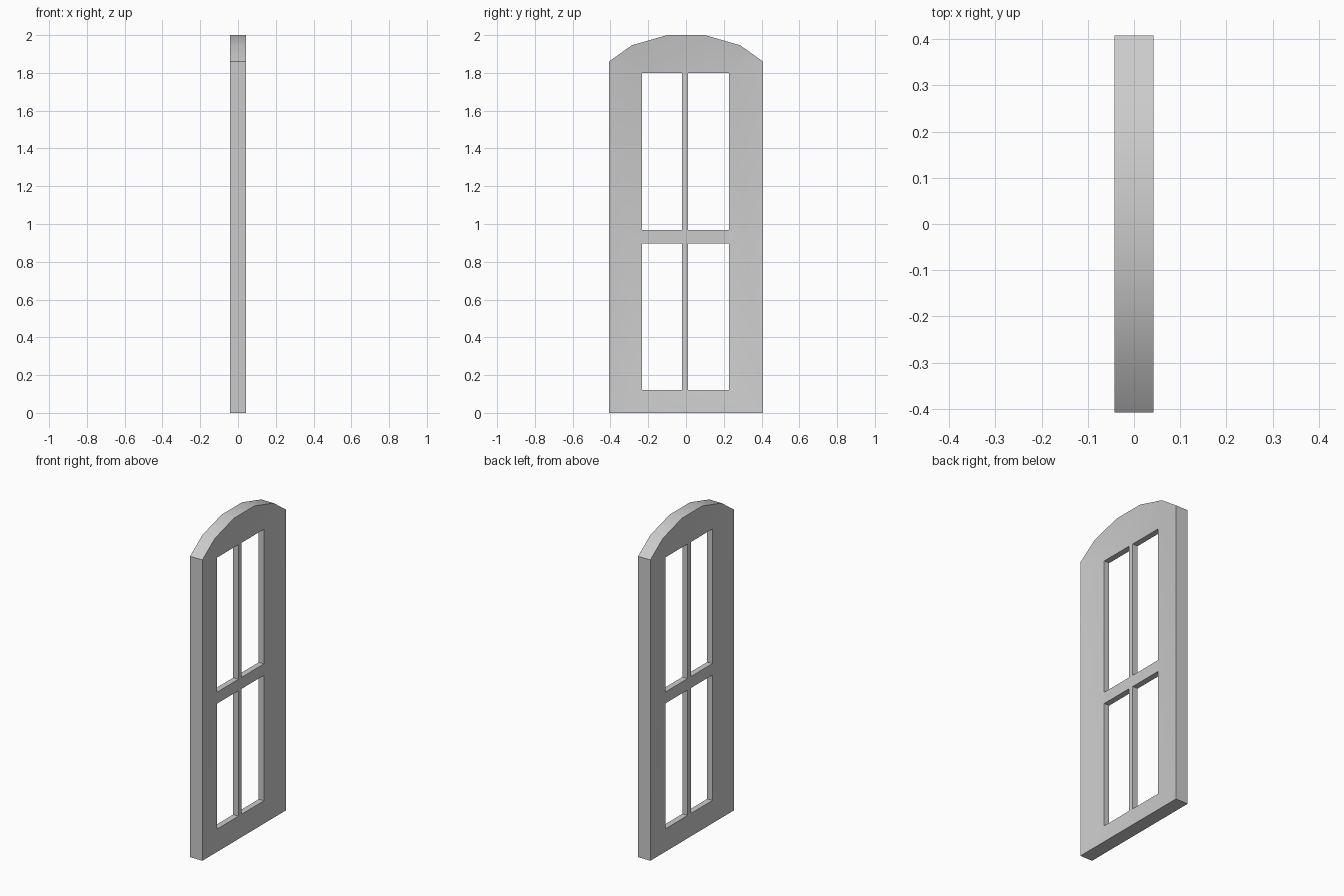
import bpy, bmesh

cube = bpy.data.objects.get("Cube")
if cube:
    bpy.data.objects.remove(cube, do_unlink=True)

EDGE, THIN = 0.042, 0.018                 # half thickness at the rim and at the openings
Y0, Y1, Z0, Z1 = -0.233, 0.228, 0.122, 1.80   # glazed area
BAR_Y = (-0.021, 0.01)
BAR_Z = (0.897, 0.968)

grey = bpy.data.materials.new("light_grey")
grey.use_nodes = True
grey.diffuse_color = (0.6, 0.6, 0.6, 1)
grey.node_tree.nodes["Principled BSDF"].inputs["Base Color"].default_value = (0.6, 0.6, 0.6, 1)


def finish(bm, name):
    bmesh.ops.recalc_face_normals(bm, faces=bm.faces[:])
    mesh = bpy.data.meshes.new(name)
    bm.to_mesh(mesh)
    bm.free()
    mesh.materials.append(grey)
    obj = bpy.data.objects.new(name, mesh)
    bpy.context.collection.objects.link(obj)
    return obj


# Arched frame: thick at the rim, tapering towards the glazed opening
half = [(0.408, 0), (0.408, 1.86), (0.287, 1.946), (0.1, 2.0)]
outer = half + [(-y, z) for y, z in reversed(half)]
inner = [(Y1, Z0), (Y1, Z1), (Y0, Z1), (Y0, Z0)]

bm = bmesh.new()
rims, holes = [], []
for side in (1, -1):
    o = [bm.verts.new((side * EDGE, y, z)) for y, z in outer]
    i = [bm.verts.new((side * THIN, y, z)) for y, z in inner]
    # stiles and bottom rail
    bm.faces.new((o[0], o[1], i[1], i[0]))
    bm.faces.new((o[6], o[7], i[3], i[2]))
    bm.faces.new((o[7], o[0], i[0], i[3]))
    # arched head
    for a, corner in ((1, 1), (2, 1), (4, 2), (5, 2)):
        bm.faces.new((o[a], o[a + 1], i[corner]))
    bm.faces.new((o[3], o[4], i[2], i[1]))
    rims.append(o)
    holes.append(i)

# outer edge and jambs join the two sides
for front, back in (rims, holes):
    n = len(front)
    for k in range(n):
        j = (k + 1) % n
        bm.faces.new((front[k], front[j], back[j], back[k]))
frame = finish(bm, "window_frame")


# Glazing bars
def bar(name, y0, y1, z0, z1):
    bm = bmesh.new()
    bmesh.ops.create_cube(bm, size=1)
    bmesh.ops.scale(bm, vec=(2 * THIN, y1 - y0, z1 - z0), verts=bm.verts)
    bmesh.ops.translate(bm, vec=(0, (y0 + y1) / 2, (z0 + z1) / 2), verts=bm.verts)
    return finish(bm, name)


bar("cross_bar", Y0, Y1, *BAR_Z)
bar("lower_upright_bar", *BAR_Y, Z0, BAR_Z[0])
bar("upper_upright_bar", *BAR_Y, BAR_Z[1], Z1)

# Smooth the arch and tapered faces, keep the corners sharp
for obj in bpy.context.selected_objects:
    obj.select_set(False)
frame.select_set(True)
bpy.context.view_layer.objects.active = frame
bpy.ops.object.shade_smooth_by_angle(angle=0.52)
